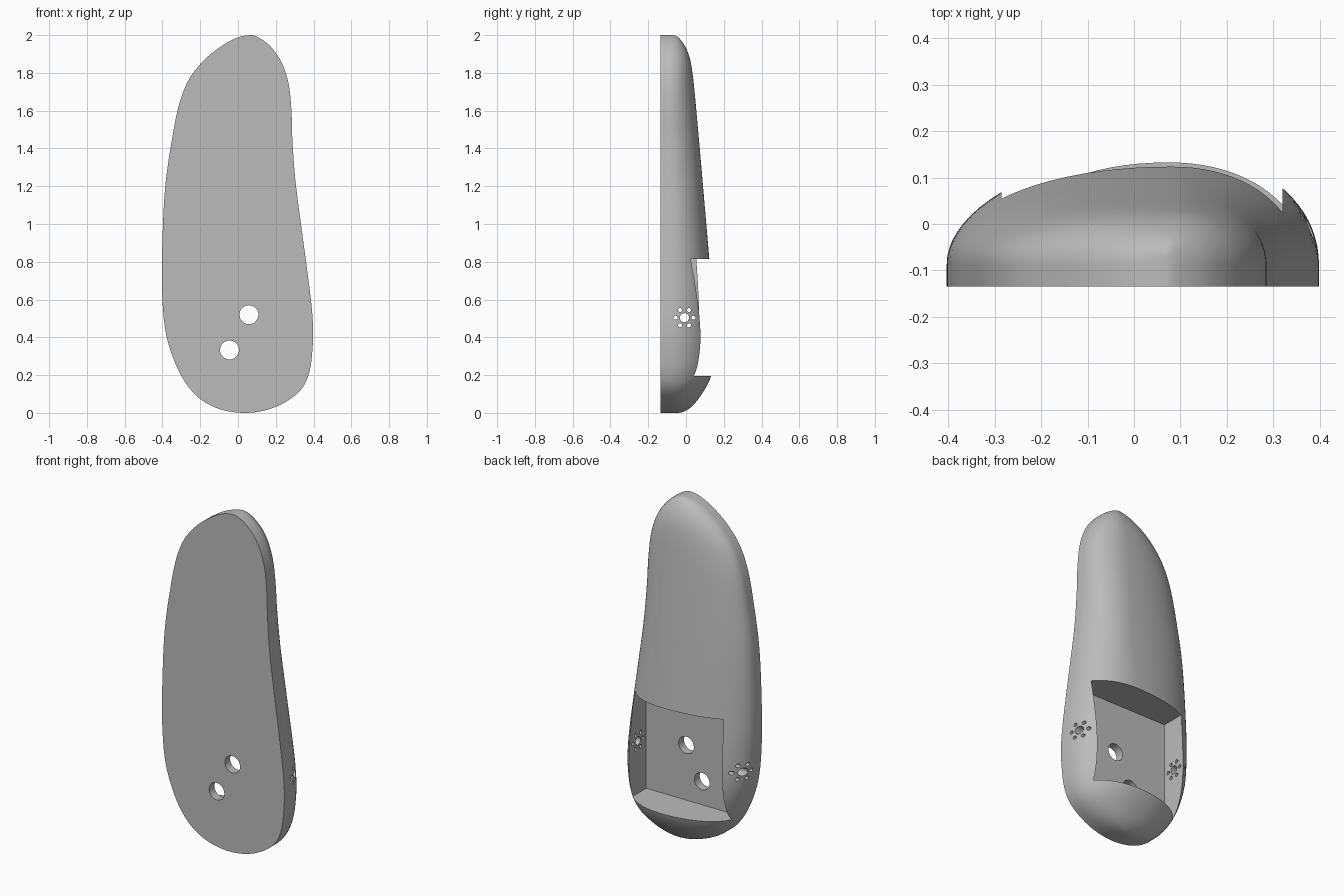
import bpy, bmesh, math
from mathutils import Matrix

if "Cube" in bpy.data.objects:
    bpy.data.objects.remove(bpy.data.objects["Cube"])

FRONT, RIM = -0.135, -0.09          # flat front plane, start of the dome

# Profiles as (height, value) pairs
RIGHT_EDGE = [(0, -.035), (.026, .114), (.085, .214), (.175, .288), (.3, .347), (.44, .385),
              (.65, .402), (.915, .4), (1.2, .385), (1.445, .35), (1.64, .31), (1.77, .257),
              (1.87, .177), (1.95, .075), (2, -.07)]
LEFT_EDGE = [(0, .035), (.02, .167), (.07, .272), (.132, .341), (.217, .378), (.333, .394),
             (.44, .398), (.57, .389), (.757, .366), (.98, .336), (1.23, .304), (1.445, .288),
             (1.6, .283), (1.746, .267), (1.857, .23), (1.94, .172), (1.99, .103), (2, .07)]
CREST = [(0, -.045), (.025, .02), (.08, .07), (.195, .133), (.35, .155), (.55, .147),
         (.82, .123), (1.19, .091), (1.53, .061), (1.83, .03), (1.9, .013), (1.965, -.02), (2, -.07)]
RIDGE = [(0, .035), (.2, .075), (1.8, .08), (2, .07)]


def curve(table, t):
    """Smooth interpolation, with heights mapped to angle so the tips stay round."""
    ts = [math.acos(max(-1, 1 - z)) for z, _ in table]
    vs = [v for _, v in table]
    last = len(ts) - 1

    def slope(k):
        a, b = max(k - 1, 0), min(k + 1, last)
        return (vs[b] - vs[a]) / (ts[b] - ts[a])

    i = next((k for k in range(last) if t <= ts[k + 1]), last - 1)
    d = ts[i + 1] - ts[i]
    s = (t - ts[i]) / d
    return ((1 + 2 * s) * (1 - s) ** 2 * vs[i] + s * (1 - s) ** 2 * d * slope(i)
            + s * s * (3 - 2 * s) * vs[i + 1] + s * s * (s - 1) * d * slope(i + 1))


def section(t, steps=40, power=2 / 2.1):
    """Half-oval cross-section with short upright sides."""
    z = 1 - math.cos(t)
    low, high = -curve(RIGHT_EDGE, t), curve(LEFT_EDGE, t)
    ridge, crest = curve(RIDGE, t), curve(CREST, t)
    points = [(low, FRONT, z)]
    for k in range(steps + 1):
        a = math.pi * k / steps
        c = math.cos(a)
        reach = abs(c) ** power
        x = ridge + reach * ((low if c > 0 else high) - ridge)
        y = RIM + (crest - RIM) * max(0, math.sin(a)) ** power
        points.append((x, y, z))
    return points + [(high, FRONT, z)]


def finish(bm, name):
    bmesh.ops.recalc_face_normals(bm, faces=bm.faces)
    mesh = bpy.data.meshes.new(name)
    bm.to_mesh(mesh)
    bm.free()
    obj = bpy.data.objects.new(name, mesh)
    bpy.context.collection.objects.link(obj)
    return obj


# Domed shell with a flat front
bm = bmesh.new()
RINGS = 96
rings = [[bm.verts.new(p) for p in section(math.pi * i / RINGS)] for i in range(RINGS + 1)]
for a, b in zip(rings, rings[1:]):
    for k in range(len(a) - 1):
        bm.faces.new((a[k], a[k + 1], b[k + 1], b[k]))
bm.faces.new([r[0] for r in rings] + [r[-1] for r in reversed(rings)])
bmesh.ops.remove_doubles(bm, verts=bm.verts, dist=1e-5)
body = finish(bm, "shell_body")

# Rectangular pocket cutter in the back
bm = bmesh.new()
bmesh.ops.create_cube(bm, size=1, matrix=Matrix.Translation((.0175, .2075, .505))
                      @ Matrix.Diagonal((.605, .585, .622, 1)))
pocket = finish(bm, "pocket_cutter")

# Round hole cutters
bm = bmesh.new()


def hole(center, radius, depth, axis):
    bmesh.ops.create_cone(bm, cap_ends=True, segments=32, radius1=radius, radius2=radius, depth=depth,
                          matrix=Matrix.Translation(center) @ Matrix.Rotation(math.pi / 2, 4, axis))


for x, z in ((.058, .52), (-.045, .333)):
    hole((x, -.135, z), .05, .13, 'X')
hole((0, -.008, .504), .024, 1.2, 'Y')
for k in range(6):
    a = k * math.pi / 3
    hole((0, -.008 + .047 * math.cos(a), .504 + .047 * math.sin(a)), .0105, 1.2, 'Y')
holes = finish(bm, "hole_cutter")

# Cut the pocket, then the holes
bpy.context.view_layer.objects.active = body
body.select_set(True)
for cutter in (pocket, holes):
    cutter.hide_render = True
    mod = body.modifiers.new(cutter.name, 'BOOLEAN')
    mod.operation, mod.solver, mod.object = 'DIFFERENCE', 'EXACT', cutter
    bpy.ops.object.modifier_apply(modifier=mod.name)
    bpy.data.objects.remove(cutter)

# Plain grey finish
grey = bpy.data.materials.new("light_grey")
grey.use_nodes = True
colour = (.5, .5, .5, 1)
grey.diffuse_color = colour
grey.node_tree.nodes["Principled BSDF"].inputs["Base Color"].default_value = colour
body.data.materials.clear()
body.data.materials.append(grey)
bpy.ops.object.shade_smooth_by_angle(angle=math.radians(30))
